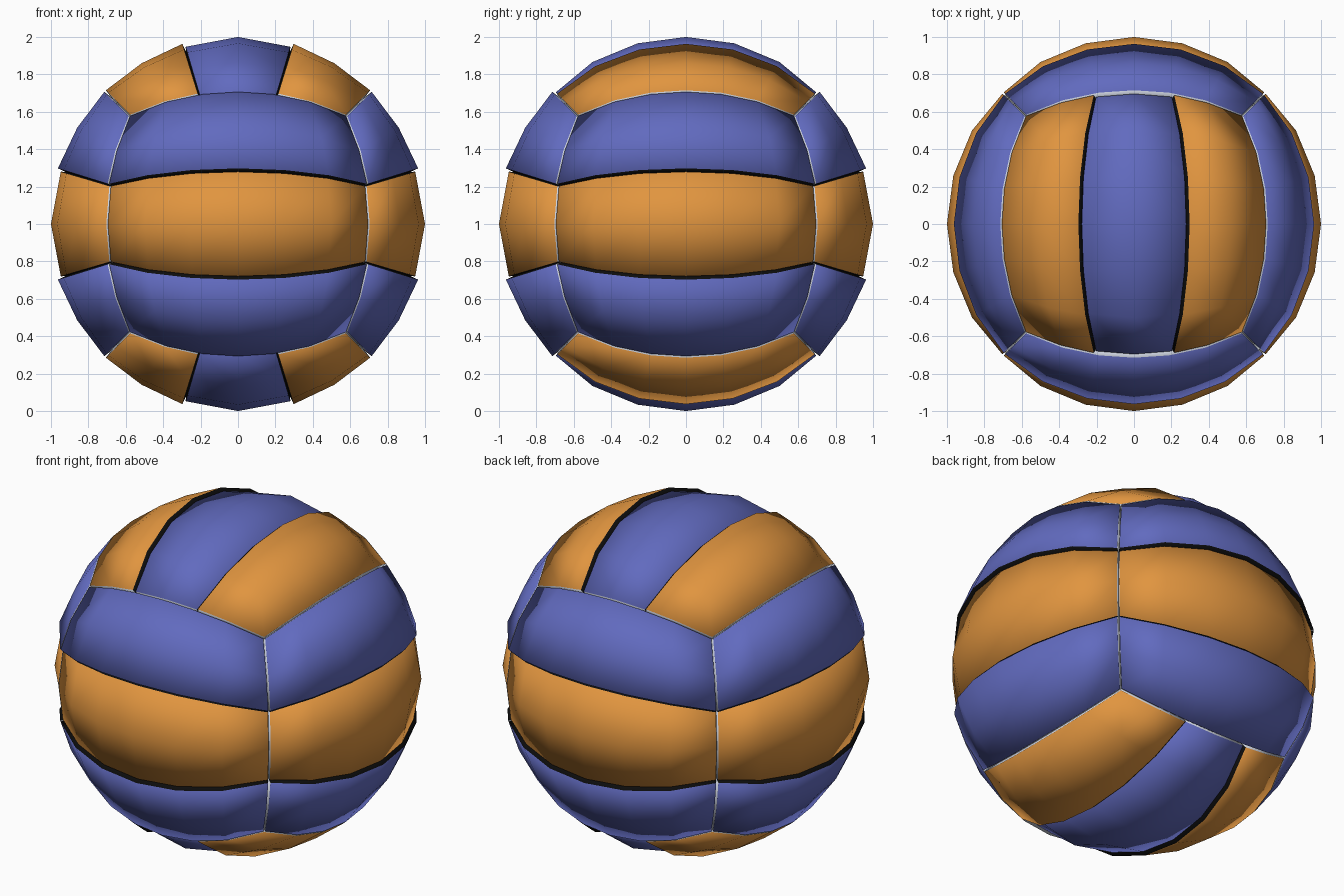
import bpy, bmesh, math
from mathutils import Vector

if "Cube" in bpy.data.objects:
    bpy.data.objects.remove(bpy.data.objects["Cube"])

CENTRE = Vector((0, 0, 1))
SPLIT = 0.302      # where a cube side is cut into three strips
SEAM = 0.007       # half width of the dark seam between strips
EDGE = 0.012       # set-back of panels from the cube edges
FLOOR = 0.965      # radius of the groove bottoms


def material(name, rgb):
    m = bpy.data.materials.new(name)
    m.diffuse_color = (*rgb, 1)
    m.use_nodes = True
    m.node_tree.nodes["Principled BSDF"].inputs["Base Color"].default_value = m.diffuse_color
    return m


orange = material("orange leather", (0.75, 0.30, 0.05))
blue = material("blue leather", (0.12, 0.145, 0.52))
black = material("black seam", (0.004, 0.004, 0.004))
pale = material("pale grey seam", (0.62, 0.66, 0.75))


def panel(name, n, a, b, rows, mat):
    """Curved strip, six segments long.
    rows = (across position, groove position, radius, radius at the ends)."""
    bm = bmesh.new()
    grid, floor = [], []
    for v, v_floor, radius, end_radius in rows:
        line, low = [], []
        for i in range(-3, 4):
            u = u_floor = math.tan(math.radians(15 * i))
            r = radius
            if abs(i) == 3:
                u *= 1 - EDGE
                r = end_radius
            line.append(bm.verts.new((n + a * u + b * v).normalized() * r))
            low.append((n + a * u_floor + b * v_floor).normalized() * FLOOR)
        grid.append(line)
        floor.append(low)
    for lo, hi in zip(grid, grid[1:]):
        for i in range(6):
            bm.faces.new((lo[i], lo[i + 1], hi[i + 1], hi[i]))
    # groove walls round the panel: black between strips, pale on cube edges
    loop = ([(0, i) for i in range(6)] + [(j, 6) for j in range(2)]
            + [(2, i) for i in range(6, 0, -1)] + [(j, 0) for j in (2, 1)])
    bottom = [bm.verts.new(floor[j][i]) for j, i in loop]
    for k, (j, i) in enumerate(loop):
        m = (k + 1) % len(loop)
        j2, i2 = loop[m]
        f = bm.faces.new((grid[j2][i2], grid[j][i], bottom[k], bottom[m]))
        between = j == j2 and abs(rows[j][1]) < 0.5
        f.material_index = 1 if between else 2
    for f in bm.faces:
        f.smooth = True      # soft, cushioned panel edges
    me = bpy.data.meshes.new(name)
    bm.to_mesh(me)
    bm.free()
    for m in (mat, black, pale):
        me.materials.append(m)
    ob = bpy.data.objects.new(name, me)
    ob.location = CENTRE
    bpy.context.collection.objects.link(ob)


def ball_side(name, n, a, b, middle, outer):
    """Three parallel panels on one side of the ball."""
    n, a, b = Vector(n), Vector(a), Vector(b)
    s, inner, e = SPLIT - SEAM, SPLIT + SEAM, 1 - EDGE
    mid = math.tan((math.atan(inner) + math.atan(e)) / 2)
    panel(name + "_middle_panel", n, a, b,
          [(-s, -SPLIT, 0.988, 0.988), (0, 0, 1.0, 0.99), (s, SPLIT, 0.988, 0.988)], middle)
    strip = [(inner, SPLIT, 1.008, 1.003), (mid, mid, 1.002, 1.002), (e, 1, 1.005, 1.004)]
    panel(name + "_outer_panel_1", n, a, b, strip, outer)
    panel(name + "_outer_panel_2", n, a, b,
          [(-v, -w, r, q) for v, w, r, q in reversed(strip)], outer)


# four upright sides with level strips
for name, c, s in (("right", 1, 0), ("back", 0, 1), ("left", -1, 0), ("front", 0, -1)):
    ball_side(name, (c, s, 0), (-s, c, 0), (0, 0, 1), orange, blue)

# top and bottom with strips running front to back
ball_side("top", (0, 0, 1), (0, 1, 0), (-1, 0, 0), blue, orange)
ball_side("bottom", (0, 0, -1), (0, 1, 0), (1, 0, 0), blue, orange)
